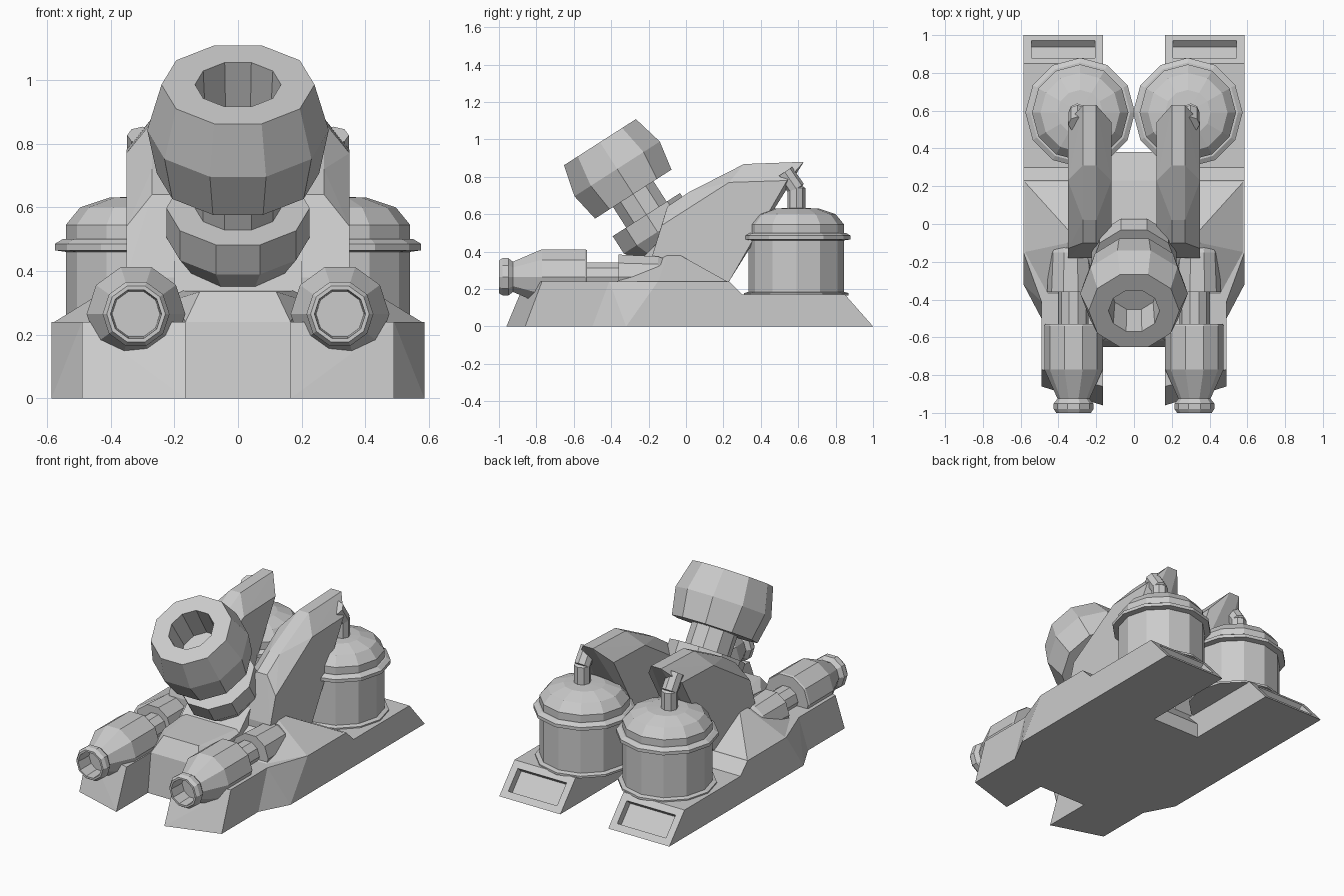
import bpy
import bmesh
from math import cos, sin, pi
from mathutils import Matrix, Vector

cube = bpy.data.objects.get("Cube")
if cube:
    bpy.data.objects.remove(cube, do_unlink=True)

GREY = (0.6, 0.6, 0.6, 1)
metal = bpy.data.materials.new("plain grey")
metal.use_nodes = True
metal.diffuse_color = GREY
metal.node_tree.nodes["Principled BSDF"].inputs["Base Color"].default_value = GREY


def finish(name, bm):
    bmesh.ops.recalc_face_normals(bm, faces=bm.faces)
    mesh = bpy.data.meshes.new(name)
    bm.to_mesh(mesh)
    bm.free()
    mesh.materials.append(metal)
    obj = bpy.data.objects.new(name, mesh)
    bpy.context.collection.objects.link(obj)
    return obj


def hull_mesh(points):
    """Flat-faced convex block around a few corner points."""
    bm = bmesh.new()
    for p in points:
        bm.verts.new(p)
    res = bmesh.ops.convex_hull(bm, input=bm.verts)
    junk = {v for v in res["geom_interior"] + res["geom_unused"]
            if isinstance(v, bmesh.types.BMVert)}
    if junk:
        bmesh.ops.delete(bm, geom=list(junk), context="VERTS")
    bmesh.ops.dissolve_limit(bm, angle_limit=0.01, verts=bm.verts, edges=bm.edges)
    bmesh.ops.recalc_face_normals(bm, faces=bm.faces)
    return bm


def both(points):
    return [(s * x, y, z) for x, y, z in points for s in (1, -1)]


def slab(x0, x1, profile):
    return [(x, y, z) for x in (x0, x1) for y, z in profile]


def turned(name, profile, origin, tilt=0, sides=10):
    """Faceted turned part; profile is (radius, distance along axis), tilt leans it forward."""
    bm = bmesh.new()
    rings = [[bm.verts.new((r * cos(2 * pi * i / sides), r * sin(2 * pi * i / sides), t))
              for i in range(sides)] for r, t in profile]
    for a, b in zip(rings, rings[1:]):
        for i in range(sides):
            j = (i + 1) % sides
            bm.faces.new((a[i], a[j], b[j], b[i]))
    bmesh.ops.remove_doubles(bm, verts=bm.verts, dist=0.0005)
    bm.transform(Matrix.Translation(origin) @ Matrix.Rotation(tilt, 4, "X"))
    return finish(name, bm)


# Hull centre, widening behind the front prongs
finish("base_middle", hull_mesh(both([
    (.49, -.5, 0), (.585, -.32, 0), (.585, .23, 0),
    (.49, -.41, .24), (.585, -.15, .24), (.585, .23, .24)])))

# Nose block between the prongs
finish("base_nose", hull_mesh(both([
    (.165, -.65, 0), (.165, -.62, .24), (.12, -.56, .335),
    (.2, -.45, .31), (.165, -.1, 0), (.2, -.1, .34)])))

# Step down to the rear deck, with the notch wall in the middle
finish("base_step", hull_mesh(both(slab(.585, .585, [(.23, 0), (.23, .24), (.3, .17), (.3, 0)]))))
finish("notch_wall", hull_mesh(both(slab(.165, .165, [(.23, 0), (.23, .24), (.38, .09), (.38, 0)]))))

# Sloped shoulders under the fins and the saddle between them
finish("shoulders", hull_mesh(both([
    (.585, .23, .235), (.585, -.15, .235), (.46, -.38, .235),
    (.35, -.1, .38), (.35, -.03, .38)])))
finish("saddle", hull_mesh(both(slab(.2, .2, [
    (-.3, .3), (-.1, .5), (-.02, .55), (.23, .24)]))))

# Mortar: lower ring, neck and hollow muzzle on one leaning axis
LEAN = 0.57
axis = Vector((0, -sin(LEAN), cos(LEAN)))
top = Vector((0, -.46, .985))
turned("mortar_muzzle", [(0, -.33), (.255, -.33), (.285, -.17), (.24, 0),
                         (.135, 0), (.125, -.2), (0, -.2)], top, LEAN)
turned("mortar_neck", [(0, -.6), (.135, -.6), (.135, -.32), (0, -.32)], top, LEAN)
turned("mortar_ring", [(0, -.66), (.165, -.66), (.225, -.57), (.225, -.46), (0, -.46)], top, LEAN)

for s, side in ((1, "left"), (-1, "right")):
    # Front prong with a slanted nose
    finish(side + "_prong", hull_mesh([(s * x, y, z) for x, y, z in [
        (.165, -.96, 0), (.49, -.86, 0), (.165, -.86, .24), (.49, -.77, .24),
        (.165, -.5, 0), (.49, -.5, 0), (.165, -.41, .24), (.49, -.41, .24)]]))

    # Rear deck with a pocket sunk in its sloped end
    bm = hull_mesh(slab(s * .165, s * .585, [(.3, 0), (.3, .17), (.85, .17), (1, 0)]))
    slope = max(bm.faces, key=lambda f: f.normal.y if f.normal.z > .3 else -1)
    normal = slope.normal.copy()
    bmesh.ops.inset_region(bm, faces=[slope], thickness=.06)
    pocket = bmesh.ops.extrude_discrete_faces(bm, faces=[slope])["faces"]
    bmesh.ops.translate(bm, verts=pocket[0].verts[:], vec=normal * -.045)
    finish(side + "_rear_deck", bm)

    # Swept fin: wide body narrowing to a raised ridge
    body = [(-.18, .24), (-.18, .38), (-.13, .54), (.23, .77), (.54, .78), (.23, .41), (.23, .24)]
    ridge = [(-.1, .64), (.02, .72), (.31, .868), (.63, .88)]
    finish(side + "_fin", hull_mesh(slab(s * .12, s * .35, body) + slab(s * .2, s * .27, ridge)))

    # Side gun pointing forward, hollow at the muzzle
    turned(side + "_gun_barrel", [
        (0, .53), (.15, .53), (.155, .54), (.155, .77), (.085, .925), (.105, .95),
        (.105, .98), (.092, 1), (.08, 1), (.075, .9), (0, .9)],
        (s * .32, 0, .265), pi / 2)
    turned(side + "_gun_rod", [(0, .3), (.08, .3), (.08, .56), (0, .56)],
           (s * .32, 0, .265), pi / 2)
    turned(side + "_gun_breech", [(0, -.02), (.05, 0), (.115, .15), (.125, .36), (0, .36)],
           (s * .335, 0, .265), pi / 2)

    # Domed tank with flanges and a bent pipe into the fin
    turned(side + "_tank", [
        (0, .165), (.28, .165), (.28, .178), (.255, .185), (.255, .46), (.29, .465),
        (.29, .485), (.265, .5), (.255, .5), (.255, .545), (.21, .6), (.12, .63), (0, .635)],
        (s * .285, .59, 0), sides=12)
    turned(side + "_pipe", [(0, .6), (.048, .6), (.048, .74), (0, .77)],
           (s * .3, .59, 0), sides=8)
    turned(side + "_pipe_elbow", [(0, -.02), (.048, 0), (.048, .11), (0, .11)],
           (s * .3, .59, .735), .6, sides=8)
